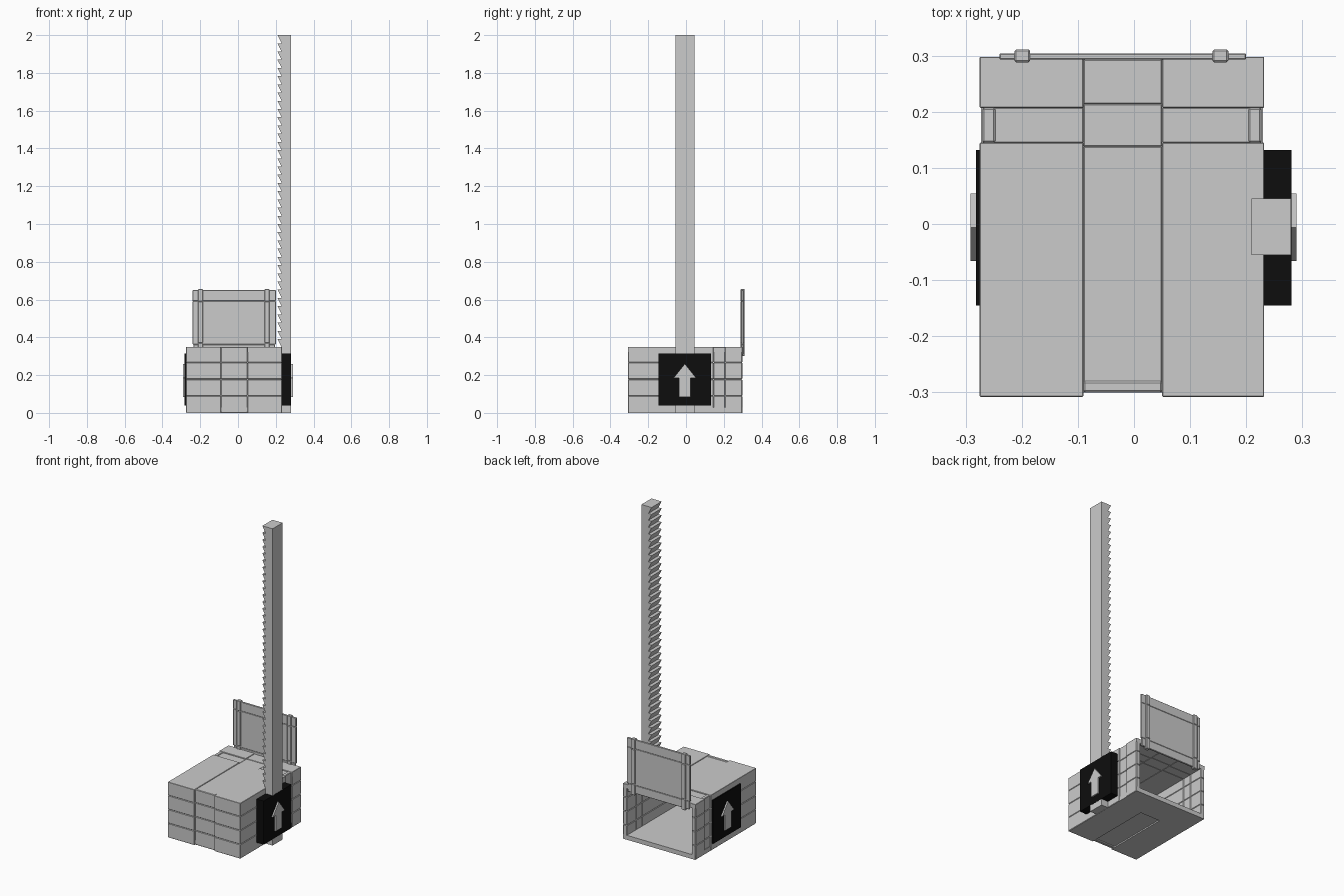
import bpy, bmesh

if "Cube" in bpy.data.objects:
    bpy.data.objects.remove(bpy.data.objects["Cube"])

black = bpy.data.materials.new("black_paint")
black.diffuse_color = (0.004, 0.004, 0.004, 1)
black.use_nodes = True
black.node_tree.nodes["Principled BSDF"].inputs["Base Color"].default_value = black.diffuse_color


def finish(bm, name, mat=None):
    bmesh.ops.recalc_face_normals(bm, faces=bm.faces[:])
    me = bpy.data.meshes.new(name)
    bm.to_mesh(me)
    bm.free()
    ob = bpy.data.objects.new(name, me)
    bpy.context.collection.objects.link(ob)
    if mat:
        me.materials.append(mat)
    return ob


def add_box(bm, x, y, z, bevel=0.0):
    vs = bmesh.ops.create_cube(bm, size=1)["verts"]
    for v in vs:
        for i, (a, b) in enumerate((x, y, z)):
            v.co[i] = (a + b) / 2 + v.co[i] * (b - a)
    if bevel:
        edges = list({e for v in vs for e in v.link_edges})
        bmesh.ops.bevel(bm, geom=edges, offset=bevel, segments=1, affect='EDGES')


def boxes(name, items, bevel=0.0, mat=None):
    bm = bmesh.new()
    for x, y, z in items:
        add_box(bm, x, y, z, bevel)
    return finish(bm, name, mat)


def prism(name, pts, axis, a, b, mat=None):
    """Extrude a 2D outline along x (pts = y,z) or y (pts = x,z)."""
    bm = bmesh.new()

    def co(p, t):
        return (t, p[0], p[1]) if axis == 'x' else (p[0], t, p[1])
    lo = [bm.verts.new(co(p, a)) for p in pts]
    hi = [bm.verts.new(co(p, b)) for p in pts]
    bm.faces.new(lo)
    bm.faces.new(hi)
    n = len(pts)
    for i in range(n):
        j = (i + 1) % n
        bm.faces.new((lo[i], lo[j], hi[j], hi[i]))
    return finish(bm, name, mat)


X0, X1, Y0, Y1, H = -0.275, 0.232, -0.308, 0.298, 0.35
T, INSET = 0.028, 0.005
rows = [(0, 0.09), (0.09, 0.178), (0.178, 0.266), (0.266, H)]
cols = [(X0, -0.09, 0), (-0.09, 0.05, INSET), (0.05, X1, 0)]
bands = [(Y0, 0.145, 0), (0.145, 0.207, INSET), (0.207, Y1, 0)]

# plank side walls, with a recessed band near the open back
left, right = [], []
for z in rows:
    for a, b, d in bands:
        left.append(((X0 + d, X0 + T), (a, b), z))
        right.append(((X1 - T, X1 - d), (a, b), z))
boxes("left_wall_planks", left, 0.003)
boxes("right_wall_planks", right, 0.003)

# front wall planks, centre column recessed
boxes("front_wall_planks", [((a, b), (Y0 + d * 1.6, Y0 + T), z)
                            for z in rows for a, b, d in cols], 0.003)

# roof panels
roof = []
for a, b, d in cols:
    grow = 0.007 if d else 0
    for i, (c, e, r) in enumerate(bands):
        c2 = c + (d * 1.6 if i == 0 else grow if i == 2 else -grow if i == 1 else 0)
        e2 = e - (grow if i == 0 else d if i == 2 else -grow)
        xa = a + (r if a == X0 else 0)
        xb = b - (r if b == X1 else 0)
        roof.append(((xa, xb), (c2, e2), (H - T, H - max(d * 0.6, r))))
boxes("roof_panels", roof, 0.0015)

# floor with a shallow channel under the middle
boxes("floor", [((X0 + 0.002, -0.09), (Y0 + 0.002, Y1), (0, T)),
                ((-0.09, 0.05), (Y0 + 0.008, 0.12), (0.008, T)),
                ((-0.09, 0.05), (0.12, Y1), (0, T)),
                ((0.05, X1 - 0.002), (Y0 + 0.002, Y1), (0, T))])

# raised hatch and its two hinge straps
boxes("hatch_door", [((-0.235, 0.195), (0.293, 0.304), (0.31, 0.362)),
                     ((-0.24, 0.2), (0.293, 0.304), (0.362, 0.592)),
                     ((-0.24, 0.2), (0.293, 0.304), (0.592, 0.65))], 0.002)
boxes("hatch_straps", [((a, a + 0.028), (0.288, 0.311), z)
                       for a in (-0.213, 0.14)
                       for z in ((0.3, 0.37), (0.37, 0.59), (0.59, 0.655))], 0.003)

# toothed rack: flat-topped sawteeth facing inward
N = 46
pitch = 2.0 / N
outline = [(0.28, 0), (0.28, 2.0)]
for i in range(N):
    top = 2.0 - i * pitch
    if i:
        outline.append((0.231, top))
    outline.append((0.209, top))
outline.append((0.231, 0))
prism("toothed_rack", outline, 'y', -0.055, 0.045)

# black side plates
boxes("right_plate", [((0.228, 0.281), (-0.145, 0.132), (0.04, 0.315))], 0, black)
boxes("left_plate", [((-0.282, -0.27), (-0.145, 0.132), (0.04, 0.315))], 0, black)

# arrows on both plates
c = -0.006
half = [(0.03, 0.085), (0.03, 0.185), (0.06, 0.185)]
arrow = ([(c + y, z) for y, z in half] + [(c, 0.26)]
         + [(c - y, z) for y, z in reversed(half)])
prism("right_arrow", arrow, 'x', 0.275, 0.29)
prism("left_arrow", arrow, 'x', -0.291, -0.276)
